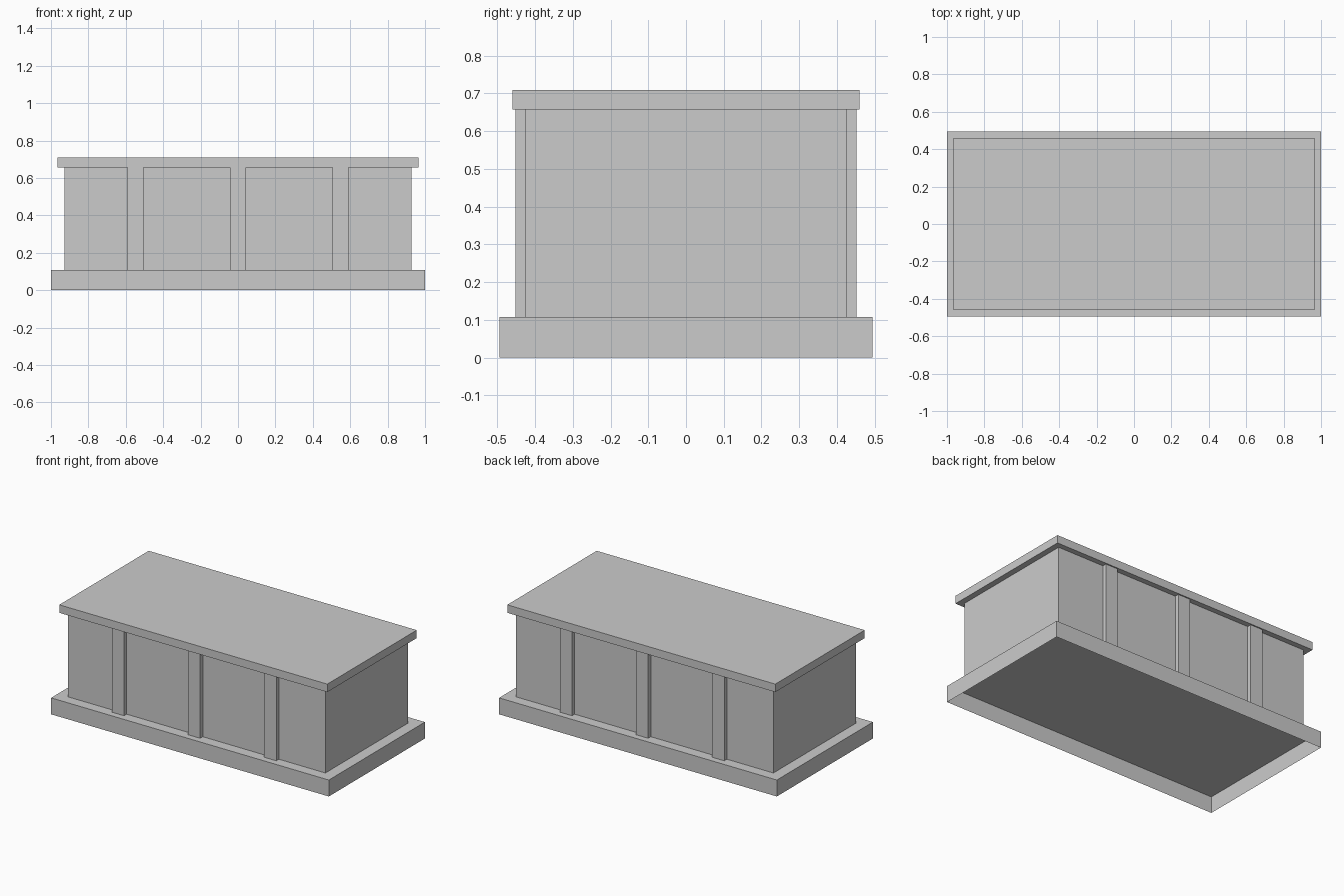
import bpy
import bmesh
from mathutils import Vector

default = bpy.data.objects.get("Cube")
if default:
    bpy.data.objects.remove(default, do_unlink=True)

# Single plain grey
GREY = (0.6, 0.6, 0.6, 1.0)
grey = bpy.data.materials.new("plain_grey")
grey.use_nodes = True
grey.diffuse_color = GREY
grey.node_tree.nodes["Principled BSDF"].inputs["Base Color"].default_value = GREY


def box(name, half_x, half_y, z0, z1, x=0.0, y=0.0, open_bottom=False):
    """Flat-faced box given by half sizes, heights and a centre."""
    bm = bmesh.new()
    bmesh.ops.create_cube(bm, size=2)
    bmesh.ops.scale(bm, vec=Vector((half_x, half_y, (z1 - z0) / 2)), verts=bm.verts)
    if open_bottom:
        bm.normal_update()
        under = [f for f in bm.faces if f.normal.z < -0.5]
        bmesh.ops.delete(bm, geom=under, context="FACES_ONLY")
    mesh = bpy.data.meshes.new(name)
    bm.to_mesh(mesh)
    bm.free()
    mesh.materials.append(grey)
    obj = bpy.data.objects.new(name, mesh)
    obj.location = (x, y, (z0 + z1) / 2)
    bpy.context.collection.objects.link(obj)
    return obj


BASE_TOP, BODY_TOP, LID_TOP = 0.107, 0.657, 0.709
BODY_Y, PILASTER_Y = 0.425, 0.452

# Hollow plinth, main block and overhanging lid
box("base_plinth", 1.0, 0.494, 0, BASE_TOP, open_bottom=True)
box("body", 0.927, BODY_Y, BASE_TOP, BODY_TOP)
box("lid_slab", 0.965, 0.46, BODY_TOP, LID_TOP)

# Three shallow pilasters on each long side
depth = PILASTER_Y - BODY_Y
for side, sign in (("front", -1), ("back", 1)):
    for place, x in (("right", -0.548), ("middle", 0), ("left", 0.548)):
        box(f"{side}_{place}_pilaster", 0.044, depth / 2, BASE_TOP, BODY_TOP,
            x, sign * (BODY_Y + depth / 2))
